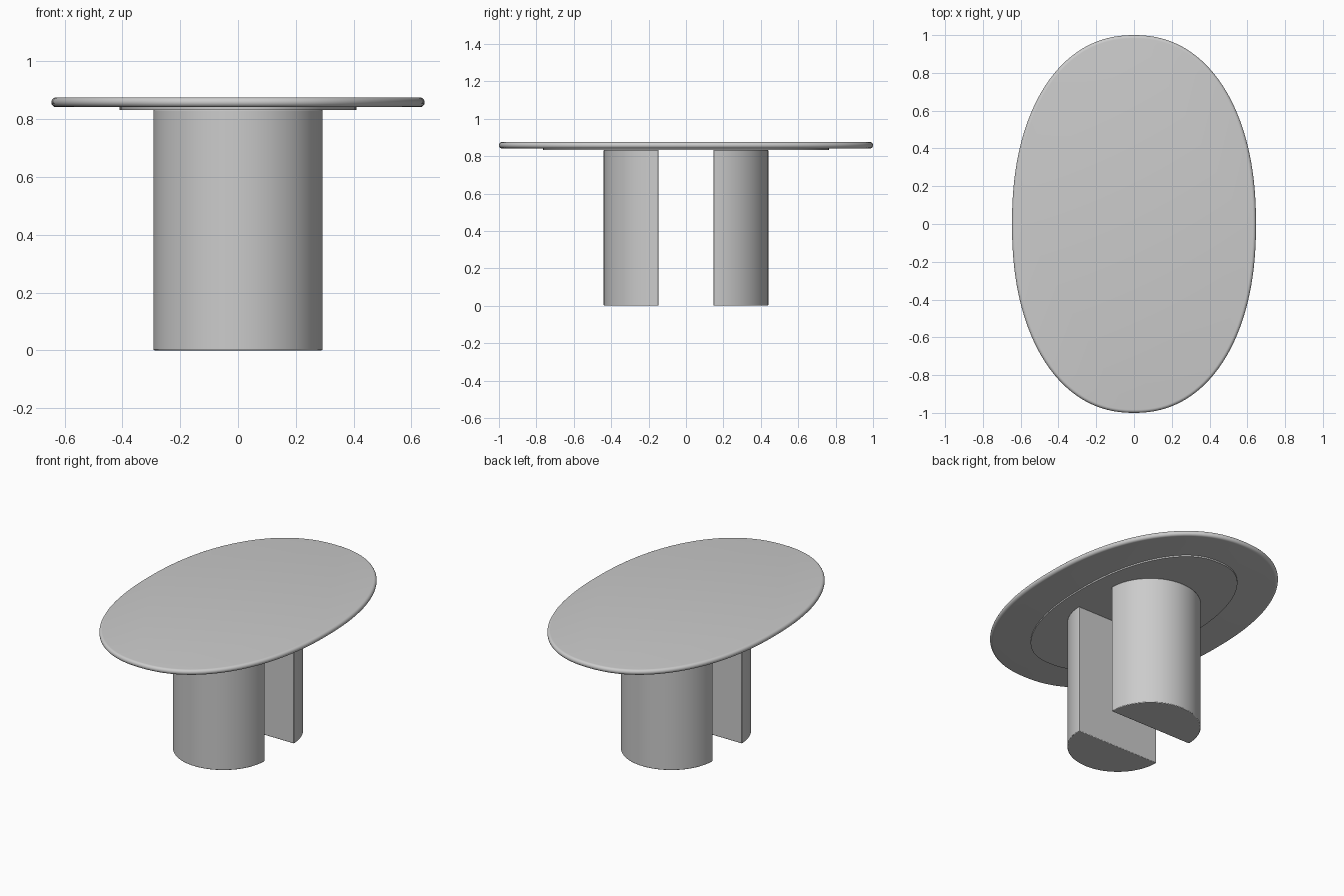
import bpy, bmesh, math

if "Cube" in bpy.data.objects:
    bpy.data.objects.remove(bpy.data.objects["Cube"])

A, B, POWER, N = 0.646, 1.0, 2.2, 128   # superellipse outline of the top


def outline(inset):
    """Outline of the top, offset inwards along its normals."""
    pts = []
    for i in range(N):
        t = 2 * math.pi * i / N
        c, s = math.cos(t), math.sin(t)
        u = math.copysign(abs(c) ** (2 / POWER), c)
        v = math.copysign(abs(s) ** (2 / POWER), s)
        nx = math.copysign(abs(u) ** (POWER - 1) / A, u)
        ny = math.copysign(abs(v) ** (POWER - 1) / B, v)
        ln = math.hypot(nx, ny)
        pts.append((A * u - inset * nx / ln, B * v - inset * ny / ln))
    return pts


def loft(name, layers):
    """Closed solid from stacked (points, z) rings, bottom to top."""
    bm = bmesh.new()
    rings = [[bm.verts.new((x, y, z)) for x, y in pts] for pts, z in layers]
    for lo, hi in zip(rings, rings[1:]):
        n = len(lo)
        for i in range(n):
            j = (i + 1) % n
            bm.faces.new((lo[i], lo[j], hi[j], hi[i]))
    bm.faces.new(rings[0][::-1])
    bm.faces.new(rings[-1])
    bmesh.ops.recalc_face_normals(bm, faces=bm.faces)
    mesh = bpy.data.meshes.new(name)
    bm.to_mesh(mesh)
    bm.free()
    ob = bpy.data.objects.new(name, mesh)
    bpy.context.collection.objects.link(ob)
    bpy.ops.object.select_all(action='DESELECT')
    ob.select_set(True)
    bpy.context.view_layer.objects.active = ob
    bpy.ops.object.shade_smooth_by_angle(angle=math.radians(35))
    return ob


# Table top with a fully rounded rim
R, MID = 0.017, 0.858
rim = []
for k in range(11):
    a = -math.pi / 2 + math.pi * k / 10
    rim.append((outline(R * (1 - math.cos(a))), MID + R * math.sin(a)))
loft("table_top", rim)

# Thin support plate under the top
loft("support_plate", [(outline(0.236), 0.832), (outline(0.236), 0.843)])

# Two half-round legs, flat sides facing each other
RAD, GAP, SEG = 0.293, 0.147, 48
for name, side in (("front_leg", -1), ("back_leg", 1)):
    half = [(RAD * math.cos(math.pi * i / SEG),
             side * (GAP + RAD * math.sin(math.pi * i / SEG)))
            for i in range(SEG + 1)]
    leg = loft(name, [(half, 0.0), (half, 0.833)])
    bev = leg.modifiers.new("soft_edges", 'BEVEL')
    bev.width = 0.004
    bev.segments = 2
    bev.limit_method = 'ANGLE'
    bev.angle_limit = math.radians(35)
